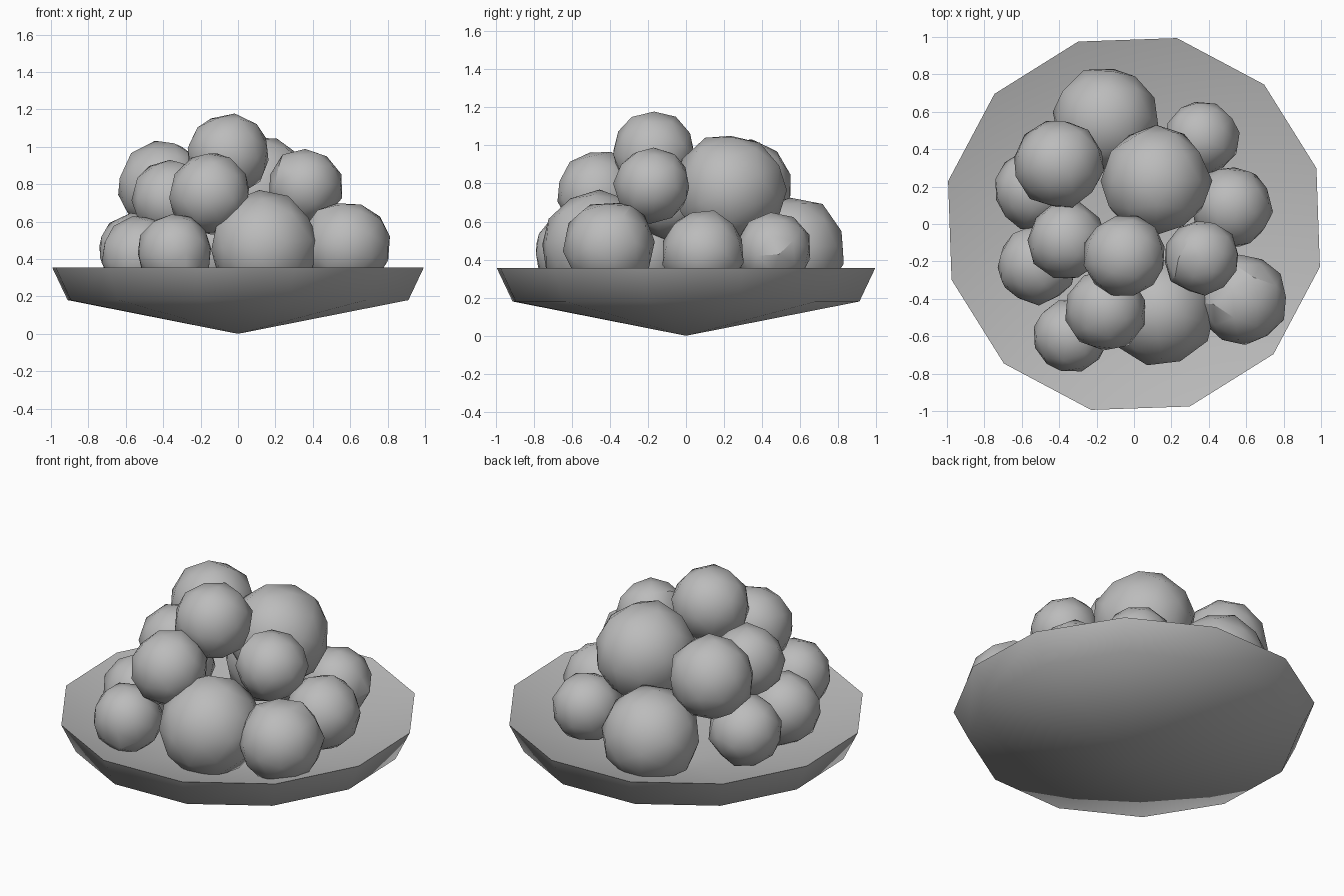
import bpy, bmesh, math, random
from mathutils import Vector, Euler

if "Cube" in bpy.data.objects:
    bpy.data.objects.remove(bpy.data.objects["Cube"], do_unlink=True)

random.seed(4)

grey = bpy.data.materials.new("plain grey")
grey.use_nodes = True
colour = (0.5, 0.5, 0.5, 1)
grey.diffuse_color = colour
grey.node_tree.nodes["Principled BSDF"].inputs["Base Color"].default_value = colour


def add_object(name, bm, sharp_angle):
    mesh = bpy.data.meshes.new(name)
    bm.to_mesh(mesh)
    bm.free()
    mesh.materials.append(grey)
    obj = bpy.data.objects.new(name, mesh)
    bpy.context.collection.objects.link(obj)
    bpy.ops.object.select_all(action="DESELECT")
    obj.select_set(True)
    bpy.context.view_layer.objects.active = obj
    bpy.ops.object.shade_smooth_by_angle(angle=math.radians(sharp_angle))
    return obj


# Shallow twelve-sided dish: pointed base, flared wall, sunken top
def build_dish(sides=12, turn=math.radians(17)):
    bm = bmesh.new()

    def ring(radius, z):
        angles = [turn + i * math.tau / sides for i in range(sides)]
        return [bm.verts.new((radius * math.cos(a), radius * math.sin(a), z)) for a in angles]

    base = bm.verts.new((0, 0, 0))
    lower = ring(0.935, 0.18)
    rim = ring(1.02, 0.355)
    hollow = bm.verts.new((0, 0, 0.05))
    for i in range(sides):
        j = (i + 1) % sides
        bm.faces.new((base, lower[j], lower[i]))
        bm.faces.new((lower[i], lower[j], rim[j], rim[i]))
        bm.faces.new((rim[i], rim[j], hollow))
    add_object("dish", bm, 60)


# Low-poly ball, randomly turned and slightly uneven
def build_ball(name, x, y, z, radius):
    bm = bmesh.new()
    bmesh.ops.create_icosphere(bm, subdivisions=2, radius=radius)
    spin = Euler([random.uniform(0, math.tau) for _ in range(3)]).to_matrix()
    for v in bm.verts:
        v.co = spin @ v.co * random.uniform(0.98, 1.04) + Vector((x, y, z))
    add_object(name, bm, 30)


build_dish()

# Balls resting in the dish
bottom_layer = [
    (-0.15, 0.56, 0.45, 0.28),
    (0.36, 0.46, 0.45, 0.20),
    (0.52, 0.09, 0.44, 0.22),
    (0.58, -0.40, 0.47, 0.24),
    (0.14, -0.47, 0.47, 0.29),
    (-0.34, -0.60, 0.44, 0.20),
    (-0.52, -0.22, 0.42, 0.21),
    (-0.54, 0.18, 0.44, 0.21),
]
# Balls piled above them
upper_layer = [
    (-0.40, 0.32, 0.79, 0.24),
    (0.12, 0.23, 0.77, 0.29),
    (-0.36, -0.09, 0.72, 0.21),
    (0.36, -0.18, 0.79, 0.20),
    (-0.15, -0.46, 0.75, 0.22),
]
for i, ball in enumerate(bottom_layer):
    build_ball(f"bottom_ball_{i + 1}", *ball)
for i, ball in enumerate(upper_layer):
    build_ball(f"upper_ball_{i + 1}", *ball)
build_ball("top_ball", -0.05, -0.17, 0.96, 0.22)
